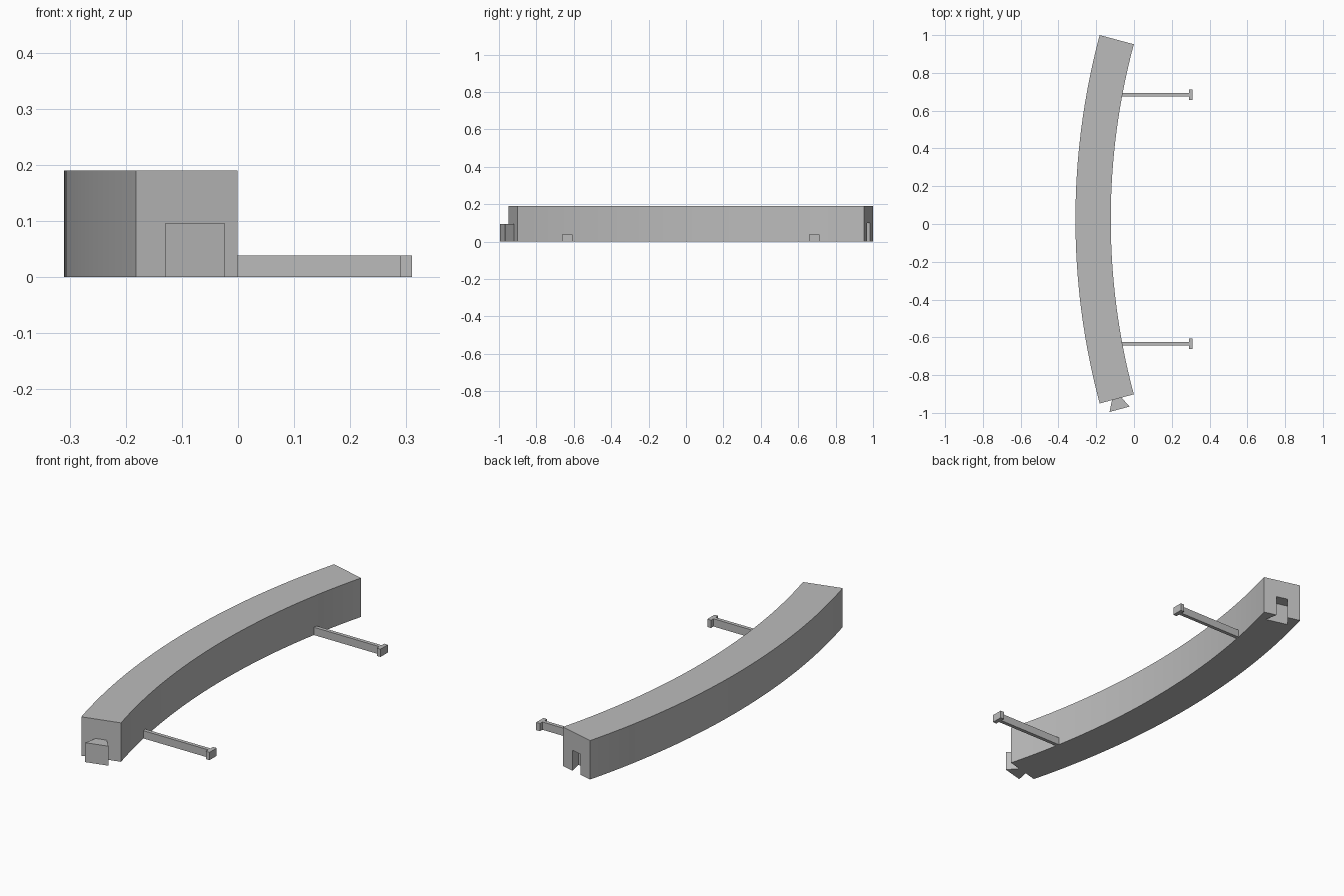
import bpy
from math import sin, cos, radians
from mathutils import Vector

cube = bpy.data.objects.get("Cube")
if cube:
    bpy.data.objects.remove(cube, do_unlink=True)

grey = bpy.data.materials.new("plain grey")
grey.use_nodes = True
color = (0.5, 0.5, 0.5, 1)
grey.diffuse_color = color
grey.node_tree.nodes["Principled BSDF"].inputs["Base Color"].default_value = color

# Arc layout
CENTRE = Vector((3.457, 0.025))
R_OUT, R_IN, HEIGHT = 3.767, 3.58, 0.19
HALF = radians(15)
STEPS = 32


def prism(name, outline, z0, z1):
    """Extrude a flat outline from z0 to z1."""
    n = len(outline)
    verts = [(p[0], p[1], z) for z in (z0, z1) for p in outline]
    faces = [list(range(n))[::-1], list(range(n, 2 * n))]
    faces += [(i, (i + 1) % n, n + (i + 1) % n, n + i) for i in range(n)]
    mesh = bpy.data.meshes.new(name)
    mesh.from_pydata(verts, [], faces)
    mesh.materials.append(grey)
    obj = bpy.data.objects.new(name, mesh)
    bpy.context.collection.objects.link(obj)
    return obj


def arc_point(radius, angle):
    return CENTRE + radius * Vector((-cos(angle), sin(angle)))


def dovetail(name, end, direction, points, z0, z1):
    """Prism mirrored about the track's centre line at one end."""
    angle = end * HALF
    base = arc_point((R_OUT + R_IN) / 2, angle)
    along = Vector((sin(angle), end * cos(angle) * end)) * direction
    side = Vector((-along.y, along.x))
    outline = [base + along * d - side * w for d, w in points]
    outline += [base + along * d + side * w for d, w in reversed(points)]
    return prism(name, outline, z0, z1)


# Curved beam
angles = [HALF * (2 * i / STEPS - 1) for i in range(STEPS + 1)]
outline = [arc_point(R_IN, a) for a in angles] + [arc_point(R_OUT, a) for a in reversed(angles)]
beam = prism("curved_beam", outline[::-1], 0, HEIGHT)

# Dovetail socket in the back end
cutter = dovetail("socket_cutter", 1, -1, [(-0.02, 0.028), (0, 0.028), (0.06, 0.057)], -0.02, 0.1)
cutter.hide_render = True
cut = beam.modifiers.new("socket", 'BOOLEAN')
cut.operation = 'DIFFERENCE'
cut.solver = 'EXACT'
cut.object = cutter
bpy.context.view_layer.objects.active = beam
bpy.ops.object.modifier_apply(modifier=cut.name)
bpy.data.objects.remove(cutter, do_unlink=True)

# Dovetail tongue on the front end
dovetail("connector_tongue", -1, -1, [(0, 0.026), (0.057, 0.055)], 0, 0.095)

# Side rods with a crossbar tip, one T-shaped outline each
for label, y in (("front", -0.635), ("back", 0.685)):
    half = [(-0.066, 0.009), (0.29, 0.009), (0.29, 0.028), (0.31, 0.028)]
    tee = [(x, y - w) for x, w in half] + [(x, y + w) for x, w in reversed(half)]
    prism(label + "_side_rod", tee, 0, 0.038)

# Smooth only the gently curved sides
bpy.ops.object.select_all(action='DESELECT')
beam.select_set(True)
bpy.context.view_layer.objects.active = beam
bpy.ops.object.shade_smooth_by_angle(angle=radians(20))
